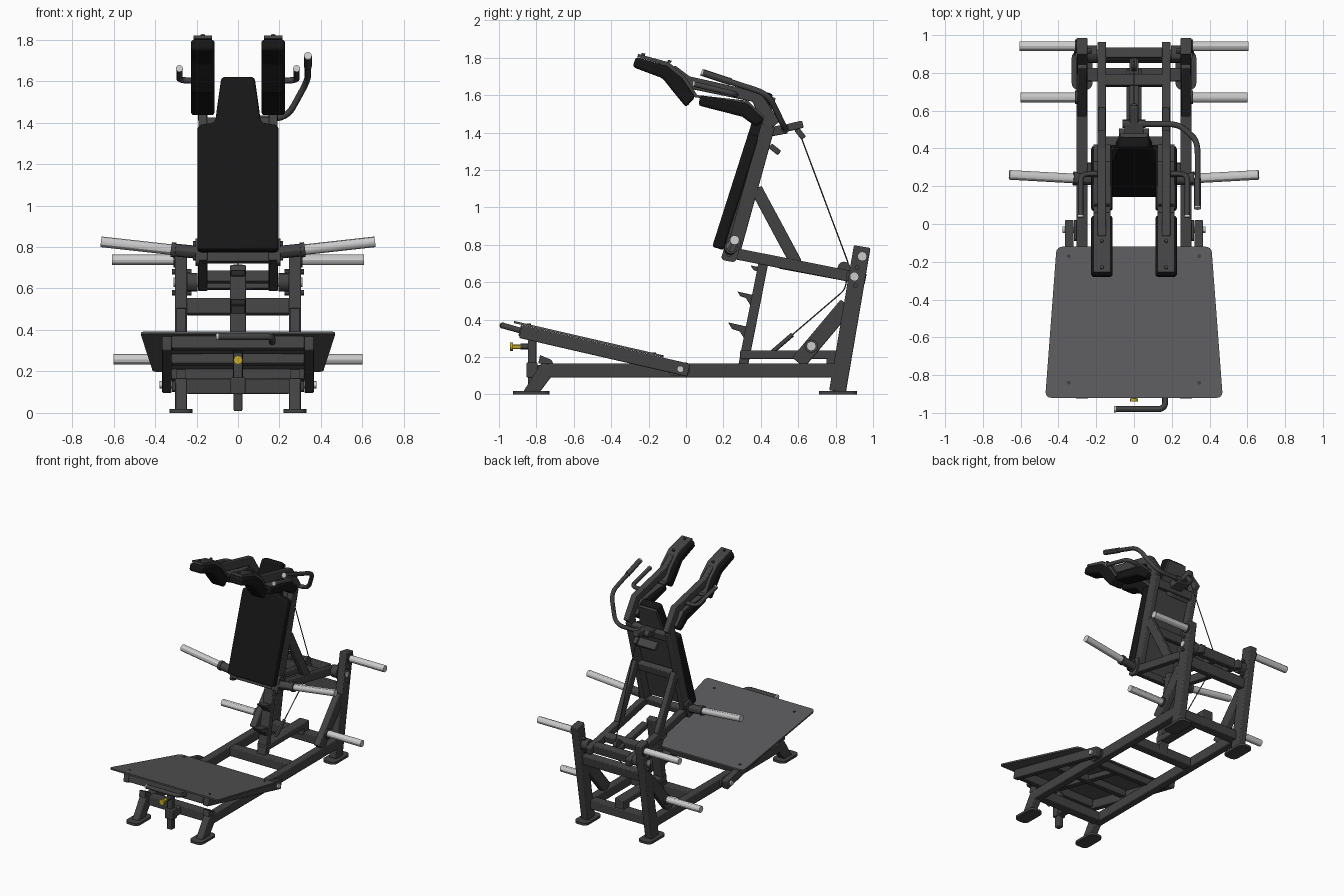
import bpy, bmesh
from mathutils import Vector, Matrix

if "Cube" in bpy.data.objects:
    bpy.data.objects.remove(bpy.data.objects["Cube"])

COLORS = {"frame": (.055, .055, .057, 1), "pad": (.008, .008, .008, 1), "steel": (.6, .6, .6, 1),
          "deck": (.1, .1, .105, 1), "yellow": (.55, .42, .02, 1)}
MATS = {}
for key, col in COLORS.items():
    MATS[key] = bpy.data.materials.new(key)
    MATS[key].diffuse_color = col
SIDE = Matrix(((0, 0, 1, 0), (1, 0, 0, 0), (0, 1, 0, 0), (0, 0, 0, 1)))  # local xy -> world yz


def add(name, mesh, mat):
    ob = bpy.data.objects.new(name, mesh)
    mesh.materials.clear()
    mesh.materials.append(MATS[mat])
    bpy.context.collection.objects.link(ob)
    return ob


def slab(name, pts, d0, d1, matrix, mat="frame", corner=0, bevel=0, mirror=False, seg=2):
    """Extrude a flat outline from depth d0 to d1, then place it with a matrix."""
    bm = bmesh.new()
    face = bm.faces.new([bm.verts.new((p[0], p[1], d0)) for p in pts])
    ext = bmesh.ops.extrude_face_region(bm, geom=[face])["geom"]
    for v in ext:
        if isinstance(v, bmesh.types.BMVert):
            v.co.z = d1
    if corner:
        edges = [e for e in bm.edges if abs(e.verts[0].co.z - e.verts[1].co.z) > 1e-5]
        bmesh.ops.bevel(bm, geom=edges, offset=corner, segments=4, profile=.5, affect='EDGES')
    bmesh.ops.transform(bm, matrix=matrix, verts=bm.verts)
    bmesh.ops.recalc_face_normals(bm, faces=bm.faces)
    mesh = bpy.data.meshes.new(name)
    bm.to_mesh(mesh)
    bm.free()
    ob = add(name, mesh, mat)
    if bevel:
        m = ob.modifiers.new("bevel", 'BEVEL')
        m.width, m.segments, m.limit_method = bevel, seg, 'ANGLE'
    if mirror:
        ob.modifiers.new("mirror", 'MIRROR')
    return ob


def beam(name, p, q, t, x, w, mat="frame", bevel=.006):
    """Box tube in the side plane from p to q; x=0 is central, otherwise mirrored."""
    p, q = Vector(p), Vector(q)
    d = (q - p).normalized() * t / 2
    n = Vector((-d.y, d.x))
    return slab(name, [p + n, q + n, q - n, p - n], x - w / 2, x + w / 2, SIDE, mat,
                bevel=bevel, mirror=x != 0)


def rod(name, path, r, mat="frame", fillet=0, both=False):
    """Round bar along a path with rounded bends."""
    for s in ((1, -1) if both else (1,)):
        src = [Vector((p[0] * s, p[1], p[2])) for p in path]
        pts = [src[0]]
        for a, b, c in zip(src, src[1:], src[2:]):
            u, v = b + (a - b).normalized() * fillet, b + (c - b).normalized() * fillet
            pts += [u.lerp(b, i / 6).lerp(b.lerp(v, i / 6), i / 6) for i in range(7)]
        pts.append(src[-1])
        cu = bpy.data.curves.new(name, 'CURVE')
        cu.dimensions, cu.bevel_depth, cu.bevel_resolution, cu.use_fill_caps = '3D', r, 4, True
        sp = cu.splines.new('POLY')
        sp.points.add(len(pts) - 1)
        for sp_pt, co in zip(sp.points, pts):
            sp_pt.co = (*co, 1)
        tmp = bpy.data.objects.new("tmp", cu)
        bpy.context.collection.objects.link(tmp)
        bpy.context.view_layer.update()
        mesh = bpy.data.meshes.new_from_object(tmp.evaluated_get(bpy.context.evaluated_depsgraph_get()))
        bpy.data.objects.remove(tmp)
        add(name + ("" if not both else "_right" if s > 0 else "_left"), mesh, mat)


# base: feet, legs, rails, cross tubes
for name, y0, y1 in (("front_foot", -.925, -.73), ("rear_foot", .71, .915)):
    slab(name, [(.22, y0), (.33, y0), (.33, y1), (.22, y1)], 0, .018, Matrix(), corner=.035, mirror=True)
slab("front_leg", [(-.87, .015), (-.78, .015), (-.7, .12), (-.74, .165), (-.775, .165)], .247, .303, SIDE,
     bevel=.005, mirror=True)
beam("base_rail", (-.74, .128), (.82, .128), .075, .275, .058)
beam("rear_post", (.81, .015), (.942, .79), .09, .275, .058)
beam("rear_brace", (.6, .17), (.86, .48), .085, .275, .05)
for y in (-.71, .29, .79):
    beam("base_cross_tube", (y - .035, .128), (y + .035, .128), .072, 0, .5)
beam("rear_post_cross_tube", (.882, .475), (.895, .55), .06, 0, .5)
beam("centre_beam", (.29, .212), (.82, .212), .046, 0, .08)
beam("centre_beam_support", (.75, .17), (.82, .17), .06, 0, .08)
slab("front_bracket", [(-.79, .165), (-.71, .165), (-.72, .185), (-.78, .21)], .25, .3, SIDE, mirror=True)

# safety rack with hooks
beam("rack_post", (.295, .1), (.415, .71), .052, 0, .075)
for y, z, s in ((.345, .69, 1), (.275, .55, 1), (.225, .385, 1.4)):
    slab("rack_hook", [(y, z), (y + .09 * s, z - .02 * s), (y + .07 * s, z - .075 * s),
                       (y + .045 * s, z - .035 * s), (y + .015 * s, z - .025 * s)], -.035, .035, SIDE, bevel=.004)

# tilted foot deck: plate, side arms, cross tubes
S = -.23


def deck_z(y):
    return .387 + S * (y + .92)


tilt = Matrix(((1, 0, 0, 0), (0, 1, 0, 0), (0, S, 1, .387 + S * .92), (0, 0, 0, 1)))
slab("foot_deck", [(-.47, -.92), (.47, -.92), (.41, -.12), (-.41, -.12)], -.006, .006, tilt, "deck", corner=.03)
beam("deck_arm", (-.885, deck_z(-.885) - .043), (.015, deck_z(.015) - .043), .07, .343, .045)
for y, h in ((-.86, .06), (-.5, .05), (-.17, .05)):
    z = deck_z(y) - .008 - h / 2
    beam("deck_cross_tube", (y - .03, z - S * .03), (y + .03, z + S * .03), h, 0, .64)
beam("deck_spine", (-.86, deck_z(-.86) - .03), (-.17, deck_z(-.17) - .03), .04, 0, .05)
for y in (-.84, -.17):
    rod("deck_bolt", [(.345, y, deck_z(y)), (.345, y, deck_z(y) + .01)], .01, both=True)
rod("deck_pivot", [(.25, -.03, .135), (.378, -.03, .135)], .018, "steel", both=True)
slab("deck_pivot_plate", [(-.09, .1), (.02, .1), (.02, .17), (-.09, .17)], .304, .318, SIDE, corner=.02, mirror=True)

# deck height adjuster, handle and yellow pull pin
beam("adjuster_post", (-.823, .008), (-.823, .29), .045, 0, .042)
beam("adjuster_sleeve", (-.823, .09), (-.823, .17), .06, 0, .07)
beam("adjuster_tie", (-.81, .128), (-.72, .128), .06, 0, .06)
rod("pull_pin_stem", [(0, -.91, .255), (0, -.83, .255)], .011, "steel")
rod("pull_pin_collar", [(0, -.885, .255), (0, -.845, .255)], .016)
rod("pull_pin_knob", [(0, -.94, .255), (0, -.925, .255)], .022, "yellow")
rod("pull_pin_neck", [(0, -.927, .255), (0, -.885, .255)], .013, "yellow")
rod("deck_handle", [(-.1, -.98, .368), (.165, -.98, .368), (.165, -.88, .34)], .016, fillet=.04)
rod("deck_handle_cap", [(-.105, -.98, .368), (-.095, -.98, .368)], .017, "steel")

# swinging carriage: arms, uprights, braces, cross tubes
beam("carriage_arm", (.2, .765), (.96, .615), .06, .17, .045)
beam("carriage_upright", (.255, .77), (.44, 1.44), .075, .17, .042)
beam("carriage_brace", (.375, 1.1), (.59, .7), .065, .17, .04)
beam("carriage_rear_cross", (.73, .662), (.79, .65), .055, 0, .34)
beam("carriage_front_cross", (.215, .755), (.27, .743), .05, 0, .34)
beam("upright_top_cross", (.425, 1.36), (.44, 1.42), .05, 0, .34)
beam("upright_mid_cross", (.34, 1.03), (.355, 1.09), .05, 0, .34)
beam("carriage_spine", (.5, .695), (.9, .62), .045, 0, .05)
rod("pivot_shaft", [(-.31, .9, .63), (.31, .9, .63)], .022, "steel")
rod("pivot_bearing", [(.195, .9, .63), (.245, .9, .63)], .045, both=True)
beam("pivot_housing", (.875, .635), (.93, .625), .07, 0, .3)
for y, z in ((.915, .68), (.905, .58)):
    rod("post_bolt", [(.225, y, z), (.318, y, z)], .013, both=True)
slab("horn_bracket", [(.185, .72), (.265, .705), (.3, .825), (.225, .845)], .185, .205, SIDE, corner=.02, mirror=True)
for y, z in ((.245, .815), (.23, .75)):
    rod("bracket_bolt", [(.19, y, z), (.218, y, z)], .014, both=True)

# weight horns with collars
for name, a, b in (("upper_horn", (.29, .942, .738), (.607, .942, .738)),
                   ("lower_horn", (.29, .67, .258), (.6, .67, .258)),
                   ("carriage_horn", (.3, .24, .785), (.66, .26, .825))):
    a, b = Vector(a), Vector(b)
    d = (b - a).normalized()
    rod(name, [a, b], .0255, "steel", both=True)
    rod(name + "_collar", [a, a + d * .022], .036, both=True)
rod("carriage_horn_stub", [(.17, .235, .772), (.3, .24, .785)], .031, both=True)

# back pad with head section, and its backing plate
v = Vector((0, .304, .953)).normalized()
n = Vector((0, -v.z, v.y))
pad_m = Matrix(((1, 0, 0, 0), (0, v.y, n.y, .14), (0, v.z, n.z, .79), (0, 0, 0, 1)))
half = [(.195, 0), (.195, .63), (.11, .645), (.1, .73), (.08, .875)]
outline = half + [(-x, y) for x, y in reversed(half)]
slab("back_pad", outline, -.062, 0, pad_m, "pad", corner=.018, bevel=.012, seg=3)
slab("back_pad_plate", [(x * .93, .02 + y * .96) for x, y in outline], -.082, -.062, pad_m)

# shoulder pads, support plates and overhead arms
slab("front_shoulder_pad", [(-.285, 1.75), (-.268, 1.805), (-.1, 1.755), (-.02, 1.69), (.05, 1.59), (0, 1.535),
     (-.07, 1.62), (-.125, 1.69)], .113, .227, SIDE, "pad", bevel=.016, mirror=True, seg=3)
slab("rear_shoulder_pad", [(.065, 1.545), (.078, 1.6), (.33, 1.555), (.42, 1.47), (.375, 1.43), (.3, 1.485)],
     .113, .227, SIDE, "pad", bevel=.016, mirror=True, seg=3)
slab("shoulder_pad_plate", [(-.26, 1.805), (-.255, 1.82), (-.09, 1.775), (0, 1.695), (.06, 1.6), (.33, 1.57),
     (.42, 1.485), (.41, 1.465), (.32, 1.55), (.04, 1.59), (-.03, 1.685), (-.1, 1.755)], .125, .215, SIDE, mirror=True)
slab("overhead_arm", [(-.075, 1.735), (-.06, 1.76), (.02, 1.7), (.4, 1.615), (.5, 1.46), (.43, 1.4), (.355, 1.565),
     (.04, 1.63)], .148, .192, SIDE, bevel=.006, mirror=True)
for y, z in ((-.23, 1.812), (-.09, 1.775)):
    rod("pad_bolt", [(.17, y, z), (.17, y + .003, z + .012)], .01, both=True)

# hand grips
rod("side_grip", [(.17, .265, 1.6), (.283, .265, 1.605), (.283, .04, 1.66)], .015, fillet=.04, both=True)
rod("side_grip_cap", [(.283, .035, 1.661), (.283, .045, 1.659)], .017, "steel", both=True)
rod("release_handle", [(.02, .53, 1.42), (.235, .53, 1.42), (.337, .44, 1.605), (.337, .09, 1.72)], .0155, fillet=.07)
rod("release_handle_grip", [(.337, .24, 1.671), (.337, .09, 1.72)], .019)
rod("release_handle_cap", [(.337, .082, 1.723), (.337, .092, 1.719)], .019, "steel")

# release lever, cable, pulley and catch strut
beam("lever_mount", (.43, 1.4), (.54, 1.42), .05, 0, .1)
beam("release_lever", (.5, 1.415), (.625, 1.445), .04, 0, .045)
beam("cable_stop", (.59, 1.42), (.63, 1.37), .03, 0, .03)
beam("latch_plate", (.45, 1.33), (.5, 1.29), .03, 0, .16)
rod("lever_shaft", [(-.06, .53, 1.42), (.06, .53, 1.42)], .022)
rod("cable", [(0, .61, 1.39), (0, .872, .69), (0, .85, .56), (0, .5, .26)], .0035, fillet=.03)
rod("cable_pulley", [(-.012, .845, .675), (.012, .845, .675)], .035)
rod("catch_strut", [(0, .57, .32), (0, .43, .2)], .012)

for ob in bpy.context.scene.objects:
    ob.select_set(True)
    bpy.context.view_layer.objects.active = ob
bpy.ops.object.shade_smooth_by_angle()

for m in bpy.data.materials:
    if m.users and not m.is_grease_pencil:
        m.use_nodes = True
        m.node_tree.nodes["Principled BSDF"].inputs["Base Color"].default_value = m.diffuse_color
